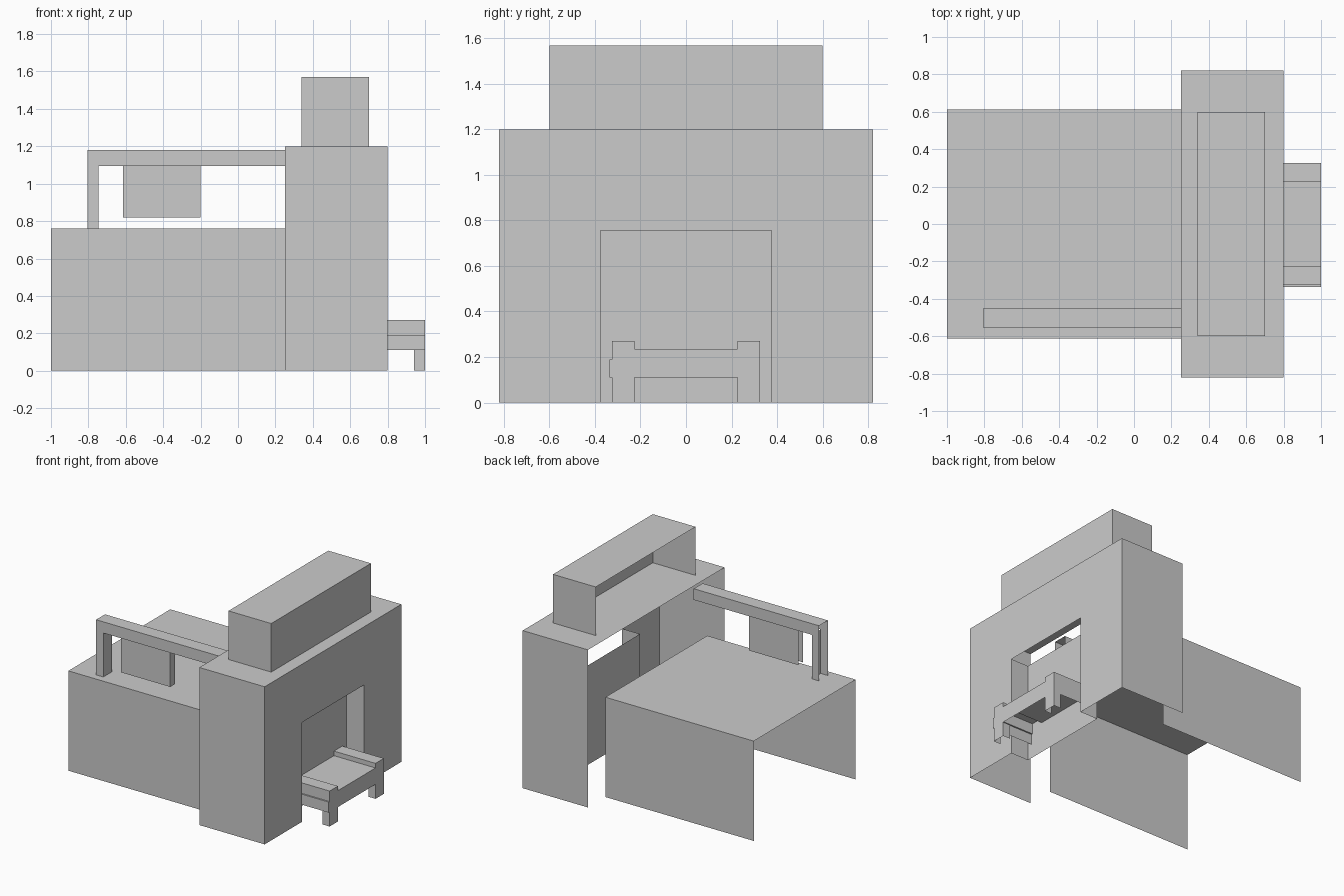
import bpy
import bmesh

if "Cube" in bpy.data.objects:
    bpy.data.objects.remove(bpy.data.objects["Cube"])


def shell(name, x0, x1, profile, cap=True, skip=()):
    """Open shell: a (y, z) outline swept from x0 to x1, capped at x1 only.
    The outline runs counter-clockwise seen from +x; its closing edge stays open."""
    bm = bmesh.new()
    near = [bm.verts.new((x0, y, z)) for y, z in profile]
    far = [bm.verts.new((x1, y, z)) for y, z in profile]
    for i in range(len(profile) - 1):
        if i not in skip:
            bm.faces.new((near[i], near[i + 1], far[i + 1], far[i]))
    if cap:
        bm.faces.new(far)
    bmesh.ops.delete(bm, geom=[v for v in bm.verts if not v.link_faces], context='VERTS')
    mesh = bpy.data.meshes.new(name)
    bm.to_mesh(mesh)
    bm.free()
    obj = bpy.data.objects.new(name, mesh)
    bpy.context.collection.objects.link(obj)
    return obj


def rect(y0, y1, z0, z1):
    return [(y1, z0), (y1, z1), (y0, z1), (y0, z0)]


DOOR_Y, DOOR_Z = 0.375, 0.757

# Low rear body, open at both ends and underneath
shell("rear_body", -1.0, 0.25, rect(-0.613, 0.613, 0, 0.76), cap=False)

# Tall front block with a doorway cut out of its front wall
door = rect(-DOOR_Y, DOOR_Y, 0, DOOR_Z)
shell("front_block", 0.25, 0.8,
      rect(-0.822, 0.822, 0, 1.2) + door[::-1], skip=(3, 4, 5, 6))

# Recessed doorway: jambs and back panel
shell("door_recess", 0.8, 0.65, door, skip=(1,))

# Box on the roof
shell("roof_box", 0.34, 0.70, rect(-0.6, 0.6, 1.2, 1.57))

# Side rail, its post and the hanging panel
shell("rail", -0.805, 0.25, rect(-0.557, -0.45, 1.095, 1.18), cap=False)
shell("rail_post", -0.805, -0.745, rect(-0.557, -0.45, 0.76, 1.095), skip=(1,))
shell("hanging_panel", -0.615, -0.2, rect(-0.53, -0.475, 0.82, 1.095), skip=(1,))

# Front bench with raised arms and a thicker lower band on one side
bench = [(0.326, 0.11), (0.326, 0.27), (0.226, 0.27), (0.226, 0.235),
         (-0.226, 0.235), (-0.226, 0.27), (-0.326, 0.27), (-0.326, 0.19),
         (-0.337, 0.19), (-0.337, 0.11)]
shell("bench", 0.65, 1.0, bench)

# Bench legs
for side, y in (("right", -0.276), ("left", 0.276)):
    shell("bench_leg_" + side, 0.94, 1.0, rect(y - 0.05, y + 0.05, 0, 0.11), skip=(1,))
